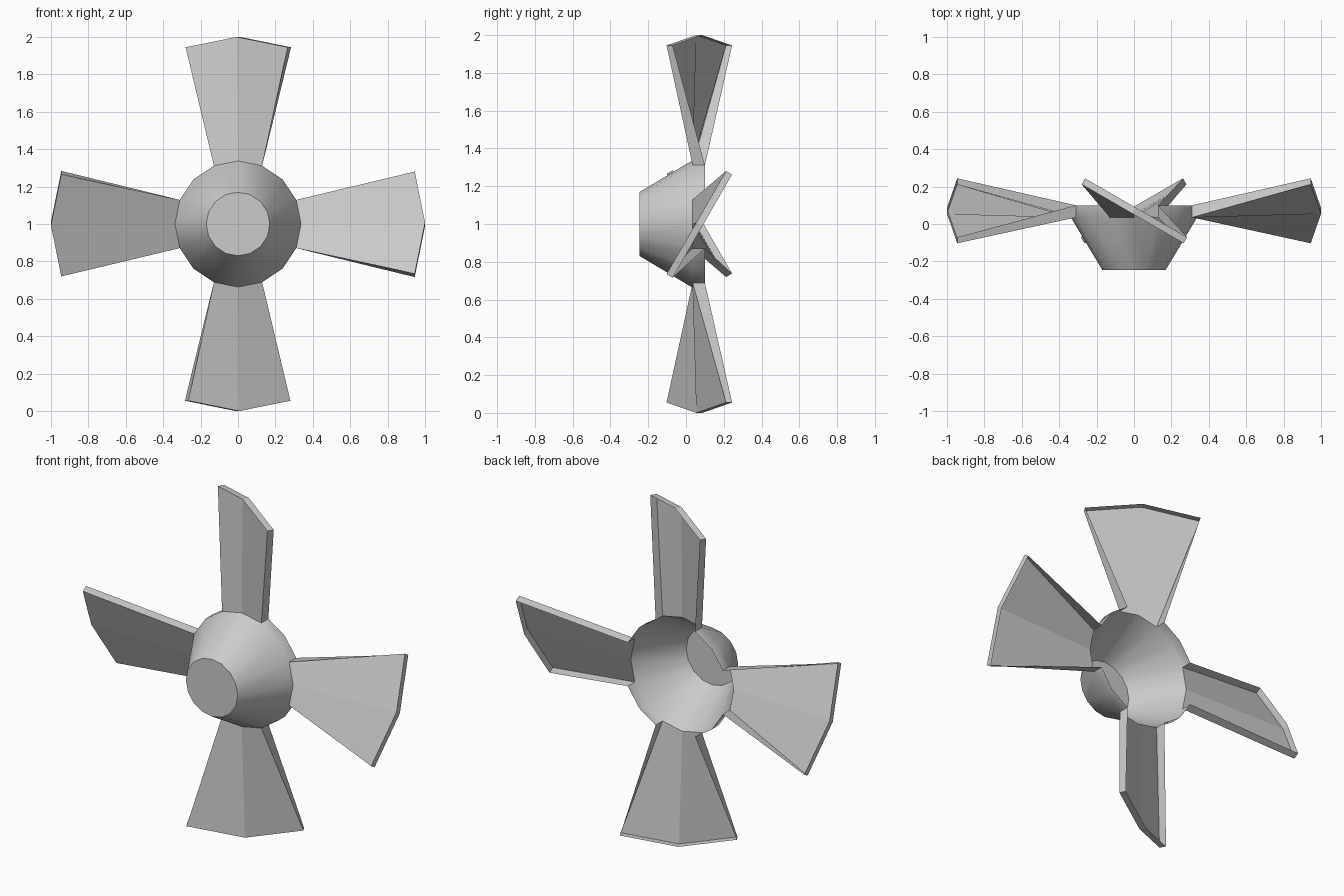
import bpy, bmesh
from math import sin, cos, pi, radians
from mathutils import Matrix

if "Cube" in bpy.data.objects:
    bpy.data.objects.remove(bpy.data.objects["Cube"])

SIDES = 16
R_RIM = 0.337
Y_NOSE, Y_EDGE, Y_BACK = -0.245, 0.035, 0.1
CENTRE = Matrix.Translation((0, 0, 1))


def make_object(name, bm):
    mesh = bpy.data.meshes.new(name)
    bm.to_mesh(mesh)
    bm.free()
    obj = bpy.data.objects.new(name, mesh)
    bpy.context.collection.objects.link(obj)
    return obj


# Hub: hollow cone shell with a flat nose; the back rim is notched where blades join
bm = bmesh.new()
rings = []
for y, r in ((Y_NOSE, 0.17), (Y_EDGE, R_RIM), (Y_BACK, R_RIM)):
    rings.append([bm.verts.new((r * cos(2 * pi * i / SIDES), y, r * sin(2 * pi * i / SIDES)))
                  for i in range(SIDES)])
bm.faces.new(rings[0])
for i in range(SIDES):
    j = (i + 1) % SIDES
    bm.faces.new((rings[0][i], rings[0][j], rings[1][j], rings[1][i]))
    if i % 4 in (1, 2):
        bm.faces.new((rings[1][i], rings[1][j], rings[2][j], rings[2][i]))
bmesh.ops.delete(bm, geom=[v for v in bm.verts if not v.link_faces], context='VERTS')
bmesh.ops.recalc_face_normals(bm, faces=bm.faces)
bmesh.ops.transform(bm, matrix=CENTRE, verts=bm.verts)
hub = make_object("hub", bm)
bpy.context.view_layer.objects.active = hub
hub.select_set(True)
bpy.ops.object.shade_smooth_by_angle(angle=radians(40))

# Blades: twisted front sheet with a flange along both edges and the tip, open at the back
PITCH = radians(30)
Y_MID = (Y_EDGE + Y_BACK) / 2


def make_blade(name, turn):
    bm = bmesh.new()
    root, tip = [], []          # even index = front sheet, odd = back of flange
    for s in (-1, 0, 1):
        a = s * 2 * pi / SIDES
        x_tip = 0.945 if s else 1.0
        for y, thick in ((Y_EDGE, -0.015), (Y_BACK, 0.022)):
            root.append(bm.verts.new((R_RIM * cos(a), y, R_RIM * sin(a))))
            chord = s * 0.315
            tip.append(bm.verts.new((x_tip,
                                     Y_MID + chord * sin(PITCH) + thick * cos(PITCH),
                                     chord * cos(PITCH) - thick * sin(PITCH))))
    # two front halves, then the flanges on the long edges
    for i, j in ((0, 2), (2, 4), (4, 5), (1, 0)):
        bm.faces.new((root[i], tip[i], tip[j], root[j]))
    # tip flange
    for i in (0, 2):
        bm.faces.new((tip[i], tip[i + 1], tip[i + 3], tip[i + 2]))
    bmesh.ops.delete(bm, geom=[v for v in bm.verts if not v.link_faces], context='VERTS')
    bmesh.ops.transform(bm, matrix=CENTRE @ Matrix.Rotation(turn, 4, 'Y'), verts=bm.verts)
    return make_object(name, bm)


for k, place in enumerate(("right", "bottom", "left", "top")):
    make_blade(place + "_blade", k * pi / 2)
